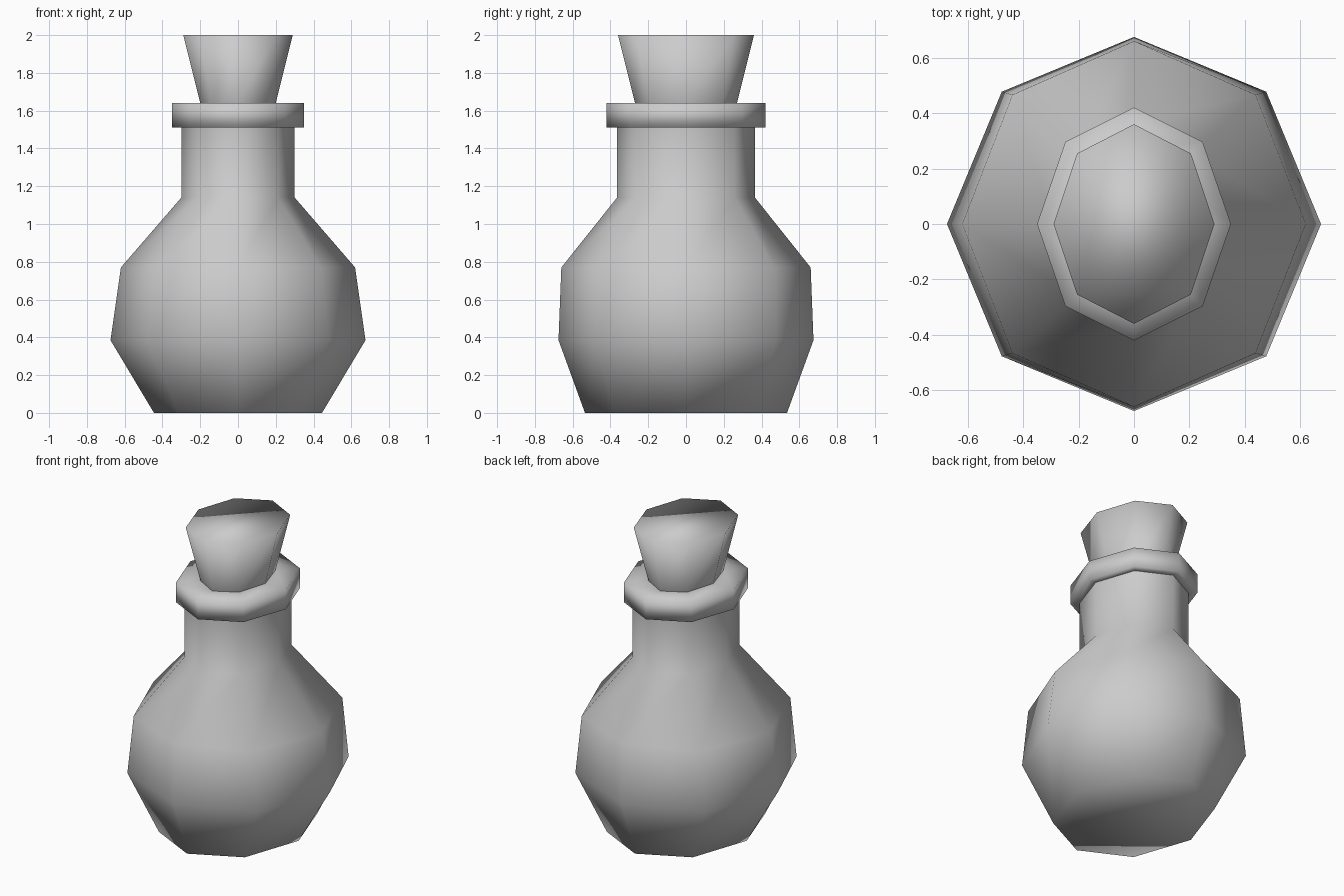
import bpy
import bmesh
from math import cos, sin, pi

cube = bpy.data.objects.get("Cube")
if cube:
    bpy.data.objects.remove(cube, do_unlink=True)

SIDES = 8

# Single flat grey
grey = bpy.data.materials.new("plain grey")
grey.use_nodes = True
colour = (0.6, 0.6, 0.6, 1.0)
grey.diffuse_color = colour
grey.node_tree.nodes["Principled BSDF"].inputs["Base Color"].default_value = colour


def lathe(name, profile, cap_bottom=False, cap_top=False):
    """Loft eight-sided oval rings given as (x radius, y radius, height)."""
    bm = bmesh.new()
    rings = [[bm.verts.new((rx * cos(2 * pi * i / SIDES), ry * sin(2 * pi * i / SIDES), z))
              for i in range(SIDES)] for rx, ry, z in profile]
    for low, high in zip(rings, rings[1:]):
        for i in range(SIDES):
            j = (i + 1) % SIDES
            bm.faces.new((low[i], low[j], high[j], high[i]))
    if cap_bottom:
        bm.faces.new(rings[0][::-1])
    if cap_top:
        bm.faces.new(rings[-1])
    for face in bm.faces:
        face.smooth = True
    mesh = bpy.data.meshes.new(name)
    bm.to_mesh(mesh)
    bm.free()
    mesh.materials.append(grey)
    obj = bpy.data.objects.new(name, mesh)
    bpy.context.collection.objects.link(obj)
    return obj


# Round belly, sloping shoulder and straight neck
lathe("bottle_body", [(0.445, 0.535, 0), (0.675, 0.675, 0.385), (0.62, 0.66, 0.77),
                      (0.30, 0.365, 1.14), (0.30, 0.365, 1.51)], cap_bottom=True)

# Lip around the mouth
lathe("bottle_lip", [(0.30, 0.365, 1.51), (0.35, 0.42, 1.51),
                     (0.35, 0.42, 1.64), (0.20, 0.27, 1.64)])

# Flared cork
lathe("cork", [(0.20, 0.27, 1.64), (0.29, 0.36, 2.0)], cap_top=True)
